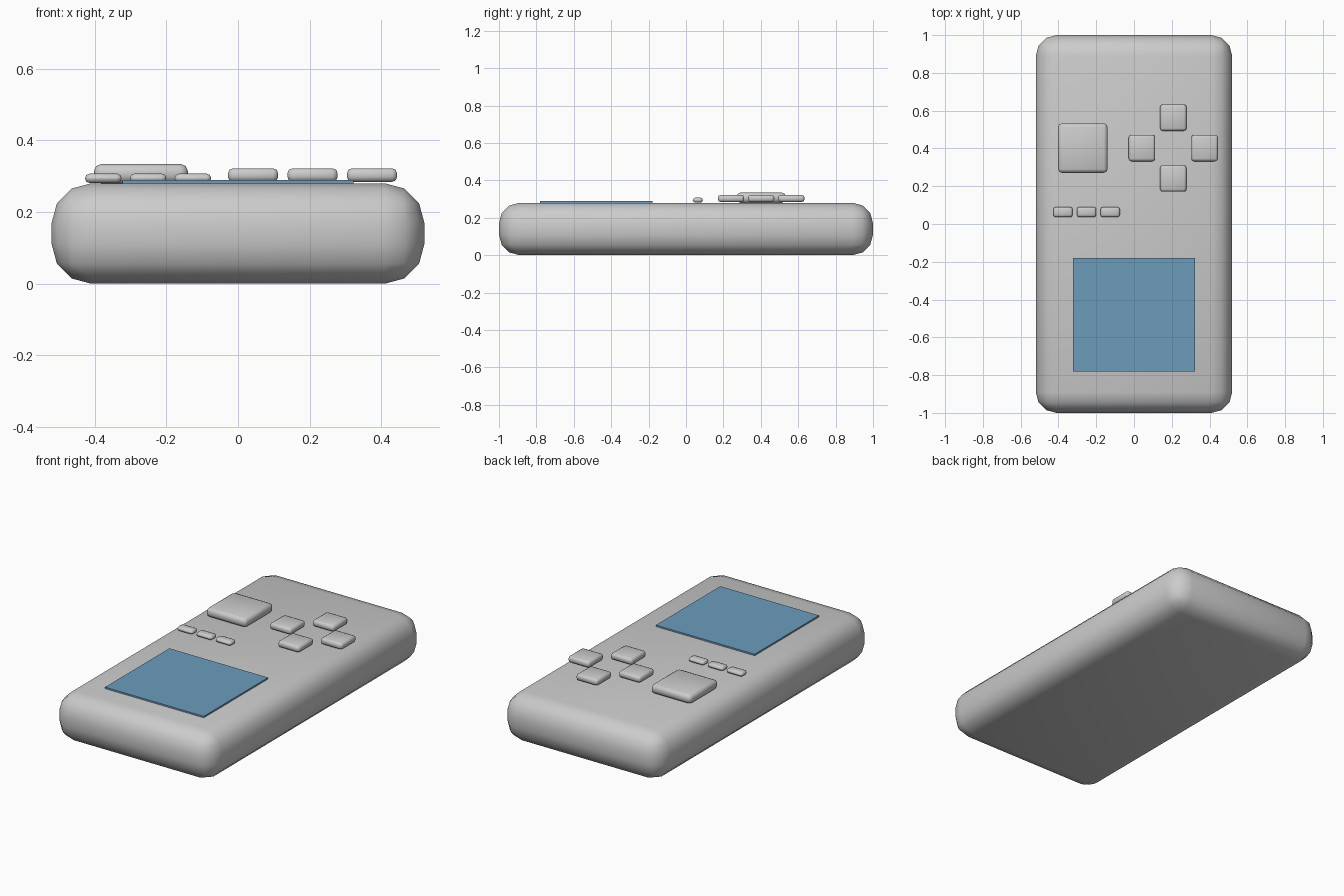
import bpy

if "Cube" in bpy.data.objects:
    bpy.data.objects.remove(bpy.data.objects["Cube"])


def box(name, x, y, z0, z1, w, d, bevel=0.0, segments=2):
    """Box from z0 to z1 centred on x, y, with optional rounded smooth edges."""
    bpy.ops.mesh.primitive_cube_add(size=1, location=(x, y, (z0 + z1) / 2))
    ob = bpy.context.object
    ob.name = name
    ob.scale = (w, d, z1 - z0)
    bpy.ops.object.transform_apply(location=False, rotation=False, scale=True)
    if bevel:
        mod = ob.modifiers.new("round_edges", 'BEVEL')
        mod.width = bevel
        mod.segments = segments
        mod.limit_method = 'NONE'
        bpy.ops.object.shade_smooth()
    return ob


# Rounded case
box("case", 0, 0, 0, 0.28, 1.04, 2.0, 0.11, 3)

# Blue screen, slightly raised
screen = box("screen", 0, -0.48, 0.27, 0.289, 0.645, 0.60)
blue = bpy.data.materials.new("screen_blue")
blue.diffuse_color = (0.15, 0.33, 0.5, 1)
blue.use_nodes = True
blue.node_tree.nodes["Principled BSDF"].inputs["Base Color"].default_value = blue.diffuse_color
screen.data.materials.append(blue)

# Large square button
box("large_button", -0.271, 0.402, 0.28, 0.334, 0.262, 0.262, 0.02)

# Four small buttons in a diamond
for side, dx, dy in (("left", -0.166, 0), ("right", 0.166, 0),
                     ("upper", 0, 0.161), ("lower", 0, -0.161)):
    box(side + "_button", 0.208 + dx, 0.402 + dy, 0.284, 0.322, 0.14, 0.14, 0.014)

# Row of three slim menu buttons
for i in range(3):
    box(f"menu_button_{i + 1}", -0.376 + 0.125 * i, 0.063,
        0.281, 0.307, 0.102, 0.054, 0.0125)
